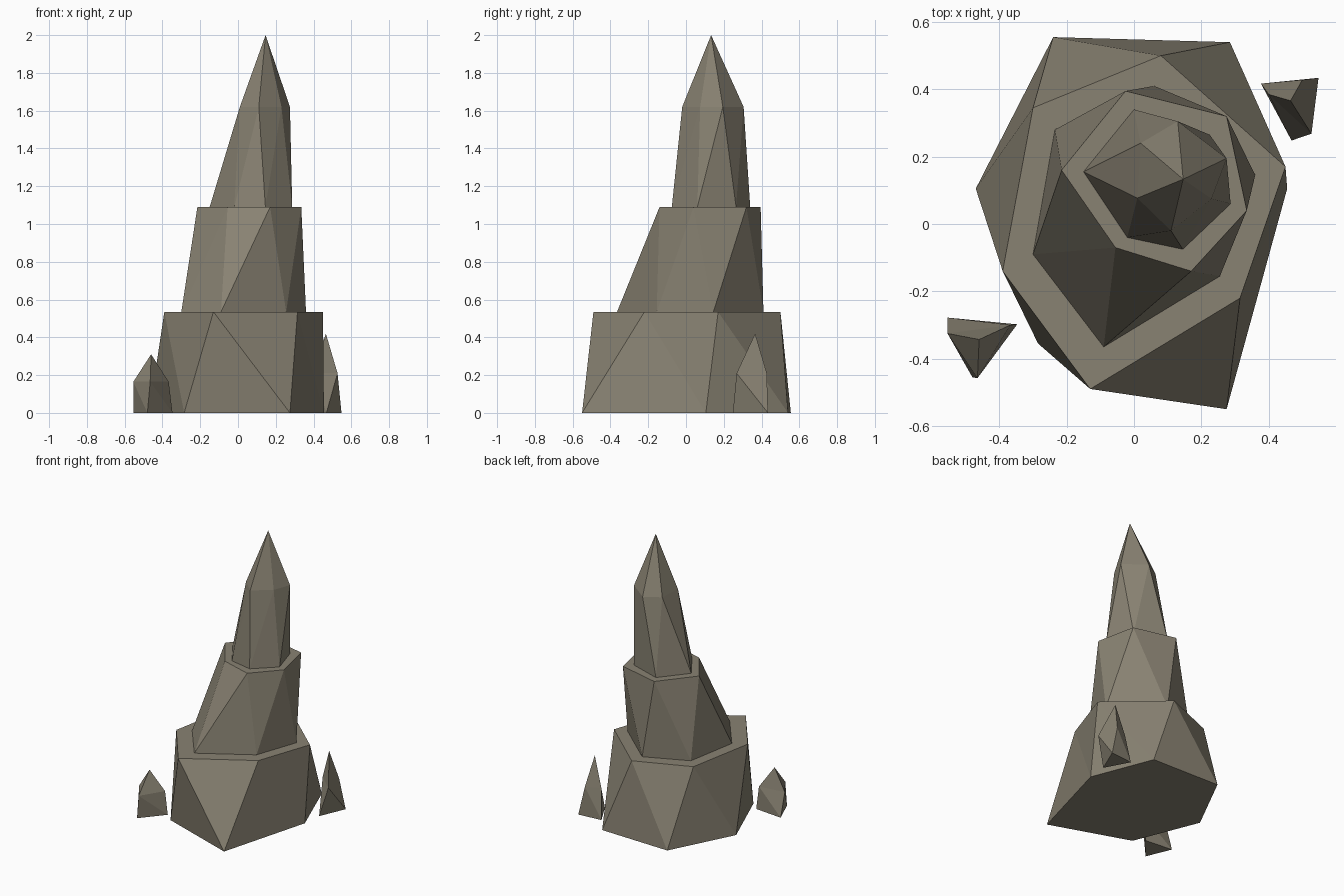
import bpy
import bmesh

if "Cube" in bpy.data.objects:
    bpy.data.objects.remove(bpy.data.objects["Cube"])

stone = bpy.data.materials.new("grey brown stone")
stone.diffuse_color = (0.25, 0.225, 0.17, 1.0)
stone.use_nodes = True
stone.node_tree.nodes["Principled BSDF"].inputs["Base Color"].default_value = stone.diffuse_color


def rock(name, z0, lower, z1, upper, apex=None):
    """Faceted stone: two rings, upper point i lies between lower points i and i+1."""
    bm = bmesh.new()
    lo = [bm.verts.new((x, y, z0)) for x, y in lower]
    up = [bm.verts.new((x, y, z1)) for x, y in upper]
    n = len(lo)
    bm.faces.new(lo[::-1])
    for i in range(n):
        j = (i + 1) % n
        bm.faces.new((lo[i], lo[j], up[i]))
        bm.faces.new((up[i], lo[j], up[j]))
    # flat top, or a pointed tip
    if apex:
        tip = bm.verts.new(apex)
        for i in range(n):
            bm.faces.new((up[i], up[(i + 1) % n], tip))
    else:
        bm.faces.new(up)
    bmesh.ops.recalc_face_normals(bm, faces=bm.faces[:])
    mesh = bpy.data.meshes.new(name)
    bm.to_mesh(mesh)
    bm.free()
    mesh.materials.append(stone)
    ob = bpy.data.objects.new(name, mesh)
    bpy.context.collection.objects.link(ob)


# Wide bottom tier
rock("base_tier",
     0.0, [(-.285, -.355), (.275, -.55), (.455, .105), (.285, .54), (-.24, .555), (-.47, .105)],
     0.535, [(-.13, -.49), (.315, -.22), (.45, .17), (.08, .50), (-.30, .345), (-.39, -.14)])

# Middle tier
rock("middle_tier",
     0.535, [(-.30, -.09), (-.09, -.365), (.255, -.155), (.36, .145), (.06, .41), (-.235, .28)],
     1.09, [(-.055, -.07), (.17, -.14), (.335, .04), (.275, .32), (-.025, .395), (-.215, .16)])

# Pointed spire
rock("spire",
     1.09, [(-.15, .155), (-.02, -.04), (.145, -.075), (.287, .06), (.225, .265), (0, .34)],
     1.62, [(.01, .077), (.11, -.02), (.23, .075), (.275, .195), (.13, .305), (.02, .24)],
     (.146, .133, 2.0))

# Small loose shards beside the base
rock("left_shard",
     0.0, [(-.554, -.278), (-.48, -.455), (-.347, -.298)],
     0.165, [(-.554, -.325), (-.465, -.458), (-.367, -.30)],
     (-.46, -.343, .31))
rock("right_shard",
     0.0, [(.377, .417), (.468, .248), (.548, .434)],
     0.21, [(.40, .385), (.527, .268), (.50, .428)],
     (.465, .366, .42))
